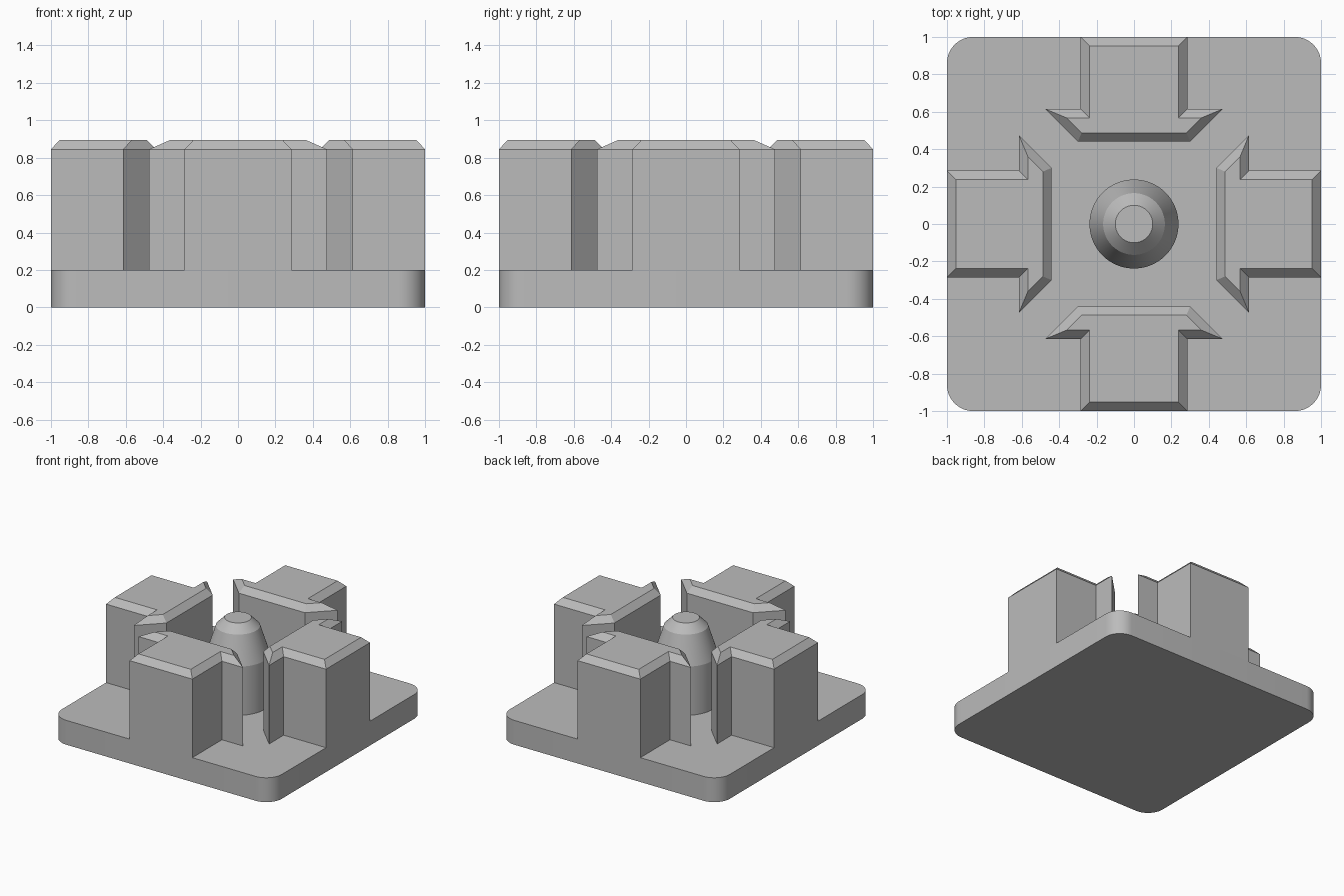
import bpy, bmesh
from math import cos, sin, pi, radians
from mathutils import Vector, Matrix

cube = bpy.data.objects.get("Cube")
if cube:
    bpy.data.objects.remove(cube, do_unlink=True)

grey = bpy.data.materials.new("plain_grey")
grey.use_nodes = True
colour = (0.5, 0.5, 0.5, 1)
grey.diffuse_color = colour
grey.node_tree.nodes["Principled BSDF"].inputs["Base Color"].default_value = colour

BASE_TOP, WALL_TOP, TOP = 0.2, 0.845, 0.895
CHAMFER = 0.047


def loft(name, rings, smooth=False):
    """Join matching rings of points with quads and cap both ends."""
    bm = bmesh.new()
    loops = [[bm.verts.new(p) for p in ring] for ring in rings]
    n = len(loops[0])
    for low, high in zip(loops, loops[1:]):
        for i in range(n):
            j = (i + 1) % n
            bm.faces.new((low[i], low[j], high[j], high[i]))
    bm.faces.new(loops[0][::-1])
    bm.faces.new(loops[-1])
    bmesh.ops.recalc_face_normals(bm, faces=bm.faces)
    mesh = bpy.data.meshes.new(name)
    bm.to_mesh(mesh)
    bm.free()
    mesh.materials.append(grey)
    obj = bpy.data.objects.new(name, mesh)
    bpy.context.collection.objects.link(obj)
    if smooth:
        bpy.ops.object.select_all(action='DESELECT')
        obj.select_set(True)
        bpy.context.view_layer.objects.active = obj
        bpy.ops.object.shade_smooth_by_angle(angle=radians(15))
    return obj


def at_height(points, z):
    return [(p[0], p[1], z) for p in points]


def inset(points, d):
    """Mitred inward offset of a counter-clockwise outline."""
    pts = [Vector(p) for p in points]
    result = []
    for i, p in enumerate(pts):
        a = (p - pts[i - 1]).normalized()
        b = (pts[(i + 1) % len(pts)] - p).normalized()
        na, nb = Vector((-a.y, a.x)), Vector((-b.y, b.x))
        result.append(p + (na + nb) * d / (1 + na.dot(nb)))
    return result


# Base plate with rounded corners
R = 0.14
corners = [(1, 1), (-1, 1), (-1, -1), (1, -1)]
plate = []
for k, (sx, sy) in enumerate(corners):
    for s in range(13):
        a = (k + s / 12) * pi / 2
        plate.append((sx * (1 - R) + R * cos(a), sy * (1 - R) + R * sin(a)))
loft("base_plate", [at_height(plate, 0), at_height(plate, BASE_TOP)], smooth=True)

# Four T-shaped blocks with chamfered tops
half = [(0.285, -1), (0.285, -0.615), (0.475, -0.615), (0.3, -0.44)]
outline = half + [(-x, y) for x, y in reversed(half)]
for k, side in enumerate(("front", "left", "back", "right")):
    block = loft(side + "_block", [at_height(outline, BASE_TOP),
                                   at_height(outline, WALL_TOP),
                                   at_height(inset(outline, CHAMFER), TOP)])
    block.data.transform(Matrix.Rotation(k * pi / 2, 4, 'Z'))

# Central tapered post
profile = [(0.238, BASE_TOP), (0.238, 0.41), (0.238, 0.6), (0.165, 0.83), (0.1, TOP)]
SIDES = 64
rings = [[(r * cos(2 * pi * i / SIDES), r * sin(2 * pi * i / SIDES), z)
          for i in range(SIDES)] for r, z in profile]
loft("centre_post", rings, smooth=True)
